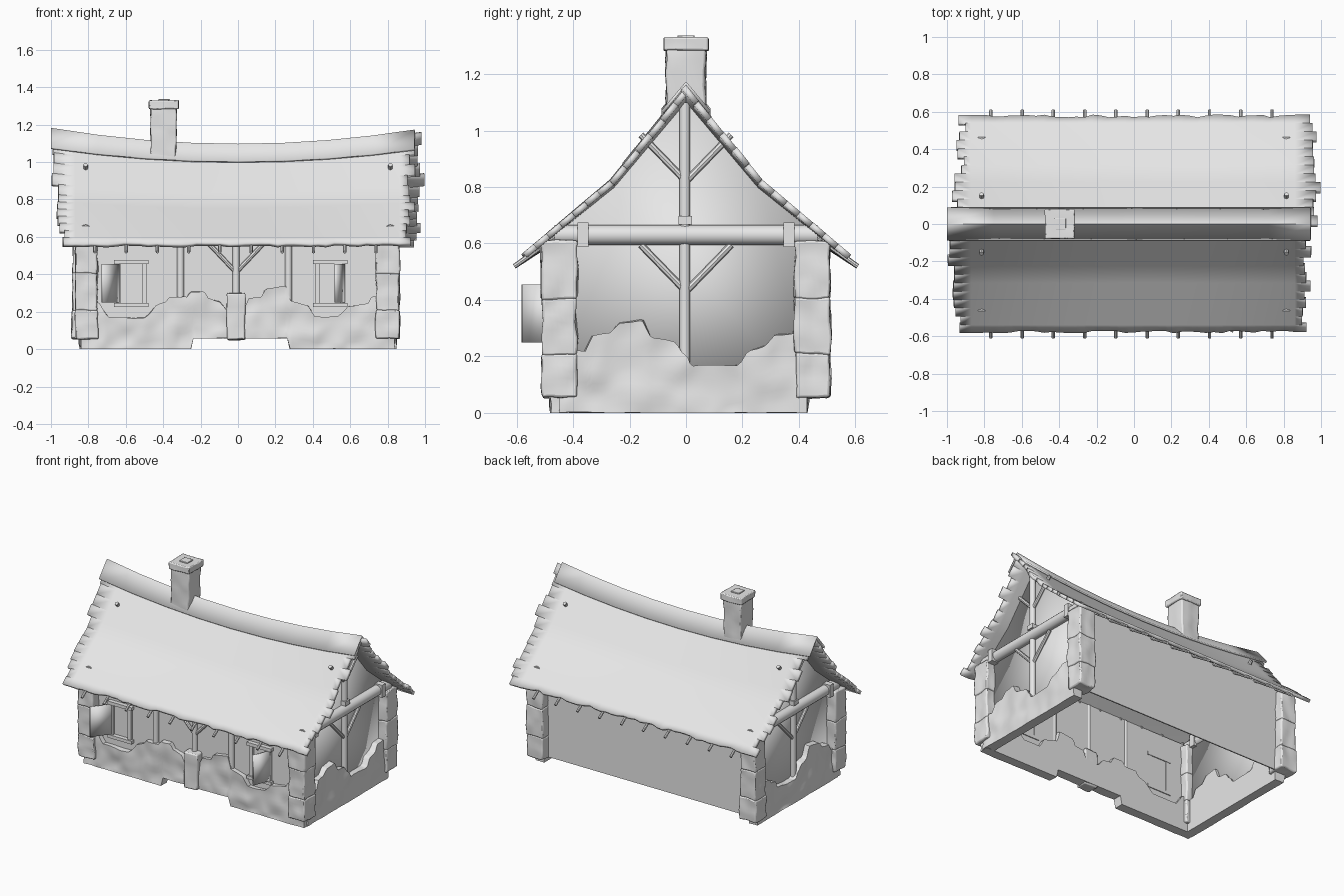
import bpy, bmesh, math, random
from mathutils import Vector, noise

random.seed(4)
if "Cube" in bpy.data.objects:
    bpy.data.objects.remove(bpy.data.objects["Cube"])

GREY = bpy.data.materials.new("plain grey")
GREY.use_nodes = True
GREY.diffuse_color = (0.8, 0.8, 0.8, 1)
GREY.node_tree.nodes["Principled BSDF"].inputs["Base Color"].default_value = (0.8, 0.8, 0.8, 1)


def finish(name, bm, angle=35):
    bmesh.ops.recalc_face_normals(bm, faces=bm.faces)
    mesh = bpy.data.meshes.new(name)
    bm.to_mesh(mesh)
    bm.free()
    mesh.materials.append(GREY)
    mesh.shade_smooth()
    mesh.set_sharp_from_angle(angle=math.radians(angle))
    obj = bpy.data.objects.new(name, mesh)
    bpy.context.collection.objects.link(obj)
    return obj


def solidify(obj, thickness, offset):
    mod = obj.modifiers.new("thickness", "SOLIDIFY")
    mod.thickness, mod.offset = thickness, offset


def bump(p, amount, scale=14):
    return noise.noise_vector(Vector(p) * scale) * amount


def box(name, lo, hi):
    bm = bmesh.new()
    bmesh.ops.create_cube(bm, size=1)
    for v in bm.verts:
        v.co = [(a + b) / 2 + c * (b - a) for a, b, c in zip(lo, hi, v.co)]
    return finish(name, bm)


def rough_stone(name, lo, hi, amount=0.009):
    """Uneven stone block with worn edges."""
    bm = bmesh.new()
    bmesh.ops.create_cube(bm, size=1)
    bmesh.ops.subdivide_edges(bm, edges=bm.edges, cuts=6, use_grid_fill=True)
    for v in bm.verts:
        p = Vector([(a + b) / 2 + c * (b - a) for a, b, c in zip(lo, hi, v.co)])
        v.co = p + bump(p, amount)
    obj = finish(name, bm, 60)
    mod = obj.modifiers.new("worn edges", "BEVEL")
    mod.width, mod.segments, mod.angle_limit = 0.008, 2, math.radians(55)
    return obj


def log(name, a, b, radius, sides=12):
    a, b = Vector(a), Vector(b)
    bm = bmesh.new()
    bmesh.ops.create_cone(bm, cap_ends=True, segments=sides, radius1=radius,
                          radius2=radius, depth=(b - a).length)
    turn = (b - a).to_track_quat("Z", "Y")
    for v in bm.verts:
        v.co = turn @ v.co + (a + b) / 2
    return finish(name, bm)


def lerp_profile(points, t):
    for (a, za), (b, zb) in zip(points, points[1:]):
        if t <= b:
            return za + (zb - za) * (t - a) / max(b - a, 1e-6)
    return points[-1][1]


# Roof surface: bent slope whose ridge sags in the middle
EAVE = 0.585
SLOPE = [(0, 1.165), (0.27, 0.83), (0.65, 0.505)]


def roof_z(x, y):
    sag = 0.085 * max(0, 1 - x * x) * max(0, 1 - abs(y) / EAVE)
    return lerp_profile(SLOPE, abs(y)) - sag


def roof_slope(name, side, left, right):
    """One slope with ragged plank ends and a ragged eave."""
    bm = bmesh.new()
    rows, cols = 13, 40
    xs = [-0.87 + 1.73 * i / cols for i in range(cols + 1)]
    grid = []
    for r in range(rows + 1):
        y = EAVE * r / rows
        line = []
        for x in xs:
            yy = y - (random.uniform(0, 0.015) if r == rows else 0)
            line.append(bm.verts.new((x, side * yy, roof_z(x, yy))))
        grid.append(line)
    for r in range(rows):
        for c in range(cols):
            bm.faces.new((grid[r][c], grid[r][c + 1], grid[r + 1][c + 1], grid[r + 1][c]))
        for col, ends in ((0, left), (-1, right)):
            x = ends[0] + (ends[1] - ends[0]) * r / rows
            if r:
                x += random.uniform(-0.025, 0.025)
            a, b = grid[r][col], grid[r + 1][col]
            tips = [bm.verts.new((x, v.co.y, roof_z(x, v.co.y))) for v in (b, a)]
            bm.faces.new((a, b, *tips))
    bmesh.ops.recalc_face_normals(bm, faces=bm.faces)
    if sum(f.normal.z for f in bm.faces) < 0:
        bmesh.ops.reverse_faces(bm, faces=bm.faces)
    obj = finish(name, bm, 40)
    top = obj.data.polygons[0].normal.z
    solidify(obj, 0.022, -1 if top > 0 else 1)


roof_slope("front_roof", -1, (-0.99, -0.93), (0.94, 0.9))
roof_slope("back_roof", 1, (-0.96, -0.91), (0.98, 0.95))

# Ridge cap
bm = bmesh.new()
stations = (-1, -0.75, -0.5, -0.25, 0, 0.25, 0.48, 0.72, 0.945)
lines = [[bm.verts.new((x, y, roof_z(x, y) + 0.012)) for y in (-0.083, 0, 0.083)]
         for x in stations]
for a, b in zip(lines, lines[1:]):
    for k in range(2):
        bm.faces.new((a[k], b[k], b[k + 1], a[k + 1]))
solidify(finish("ridge_cap", bm), 0.012, 0)

# Rafter tails under both eaves
for i in range(10):
    x = -0.765 + 0.167 * i
    for side, label in ((-1, "front"), (1, "back")):
        log(f"{label}_rafter_{i}", (x, side * 0.44, roof_z(x, 0.44) - 0.035),
            (x, side * 0.608, roof_z(x, 0.608) - 0.022), 0.009, 8)

# Plaster walls, open underneath
for side, label in ((-1, "front"), (1, "back")):
    y = side * 0.445
    box(label + "_wall", (-0.8, y - 0.004, 0.058), (0.8, y + 0.004, 0.63))
for side, label in ((-1, "right"), (1, "left")):
    bm = bmesh.new()
    x = side * 0.8
    crest = [(x, y, roof_z(x, y) - 0.02) for y in (-0.445, -0.27, 0, 0.27, 0.445)]
    outline = [(x, -0.445, 0.058)] + crest + [(x, 0.445, 0.058)]
    bm.faces.new([bm.verts.new(p) for p in outline])
    solidify(finish(label + "_gable_wall", bm), 0.008, 0)


def rubble(name, profile, place, floor=lambda t: 0):
    """Stone footing with a crumbling upper edge; place maps (along, out, z)."""
    bm = bmesh.new()
    start, end = profile[0][0], profile[-1][0]
    cols, rows = int((end - start) / 0.0125), 10
    shells = []
    for out in (0.0, 0.065):
        shell = []
        for c in range(cols + 1):
            t = start + (end - start) * c / cols
            low, high = floor(t), lerp_profile(profile, t)
            column = []
            for r in range(rows + 1):
                p = Vector(place(t, out, low + (high - low) * r / rows))
                if out:
                    p += bump(p, 0.014, 10) * (1 if r else 0.3)
                p.z = max(p.z, 0)
                column.append(bm.verts.new(p))
            shell.append(column)
        shells.append(shell)
        for a, b in zip(shell, shell[1:]):
            for r in range(rows):
                bm.faces.new((a[r], b[r], b[r + 1], a[r + 1]))
    inner, outer = shells
    for c in range(cols):
        for r in (0, -1):
            bm.faces.new((inner[c][r], inner[c + 1][r], outer[c + 1][r], outer[c][r]))
    for c in (0, -1):
        for r in range(rows):
            bm.faces.new((inner[c][r], inner[c][r + 1], outer[c][r + 1], outer[c][r]))
    finish(name, bm, 50)


FRONT = [(-0.84, 0.25), (-0.74, 0.24), (-0.69, 0.17), (-0.5, 0.17), (-0.44, 0.23),
         (-0.38, 0.25), (-0.37, 0.28), (-0.27, 0.28), (-0.26, 0.31), (-0.18, 0.31),
         (-0.17, 0.27), (-0.1, 0.26), (-0.06, 0.21), (0.04, 0.22), (0.06, 0.27),
         (0.13, 0.28), (0.14, 0.32), (0.25, 0.335), (0.27, 0.26), (0.38, 0.23),
         (0.41, 0.17), (0.54, 0.17), (0.59, 0.23), (0.7, 0.24), (0.72, 0.28), (0.84, 0.28)]
GABLE = [(-0.45, 0.22), (-0.36, 0.22), (-0.34, 0.27), (-0.27, 0.28), (-0.24, 0.32),
         (-0.15, 0.335), (-0.12, 0.26), (-0.04, 0.25), (-0.03, 0.22), (0, 0.2),
         (0.02, 0.165), (0.2, 0.17), (0.22, 0.22), (0.28, 0.24), (0.32, 0.28), (0.43, 0.285)]
rubble("front_footing", FRONT, lambda t, o, z: (t, -0.415 - o, z),
       lambda t: 0.057 if -0.25 < t < 0.27 else 0)
for side, label in ((-1, "right"), (1, "left")):
    rubble(label + "_footing", GABLE, lambda t, o, z: (side * (0.78 + o), t, z))

# Corner pillars of three stacked stones
for sx, label in ((-1, "right"), (1, "left")):
    for sy, end in ((-1, "front"), (1, "back")):
        cx = 0.8 if sx > 0 else (-0.81 if sy < 0 else -0.825)
        cy = sy * 0.448
        for n, (low, high) in enumerate(((0.055, 0.212), (0.208, 0.407), (0.403, 0.61))):
            w = 0.061 + random.uniform(-0.003, 0.003)
            rough_stone(f"{end}_{label}_pillar_{n}", (cx - w, cy - w, low), (cx + w, cy + w, high))
rough_stone("front_centre_stone", (-0.06, -0.505, 0.05), (0.04, -0.42, 0.3), 0.006)

# Gable timbers
for side, label in ((-1, "right"), (1, "left")):
    x = side * 0.815
    log(label + "_tie_beam", (x, -0.465, 0.63), (x, 0.465, 0.63), 0.036)
    log(label + "_king_post", (x, -0.004, 0.15), (x, -0.004, 1.1), 0.019)
    box(label + "_post_collar", (x - 0.025, -0.027, 0.667), (x + 0.025, 0.022, 0.697))
    for s in (-1, 1):
        tag = "back" if s > 0 else "front"
        box(f"{label}_{tag}_beam_strap", (x - 0.042, s * 0.365 - 0.02, 0.588),
            (x + 0.042, s * 0.365 + 0.02, 0.674))
        for level, z in (("lower", 0.43), ("upper", 0.82)):
            log(f"{label}_{tag}_{level}_brace", (x, 0, z), (x, s * 0.16, z + 0.165), 0.012, 8)

# Front timbers
for name, x in (("right", -0.307), ("centre", -0.01), ("left", 0.27)):
    log(name + "_front_post", (x, -0.455, 0.2), (x, -0.455, 0.63), 0.019)
for s in (-1, 1):
    log(f"{'left' if s > 0 else 'right'}_front_brace", (-0.01, -0.455, 0.41),
        (-0.01 + s * 0.18, -0.455, 0.6), 0.012, 8)


# Windows with open shutters
def window(label, x, hinge, tip):
    for part, z in (("sill", 0.235), ("lintel", 0.465)):
        box(f"{label}_window_{part}", (x - 0.092, -0.478, z - 0.011), (x + 0.092, -0.435, z + 0.011))
    for s in (-1, 1):
        px = x + s * 0.068
        box(f"{label}_window_jamb_{'left' if s > 0 else 'right'}",
            (px - 0.012, -0.468, 0.235), (px + 0.012, -0.438, 0.465))
    bm = bmesh.new()
    ends = [(hinge, -0.465), (tip, -0.578)]
    corners = [(*ends[0], 0.25), (*ends[1], 0.25), (*ends[1], 0.455), (*ends[0], 0.455)]
    bm.faces.new([bm.verts.new(p) for p in corners])
    solidify(finish(label + "_shutter", bm), 0.014, 0)


window("right", -0.57, -0.64, -0.725)
window("left", 0.493, 0.565, 0.522)

# Chimney
rough_stone("chimney_shaft", (-0.465, -0.07, 0.98), (-0.33, 0.07, 1.295))
rough_stone("chimney_cap", (-0.475, -0.08, 1.283), (-0.317, 0.08, 1.33), 0.004)
rough_stone("chimney_pot", (-0.425, -0.03, 1.32), (-0.365, 0.03, 1.337), 0.002)
